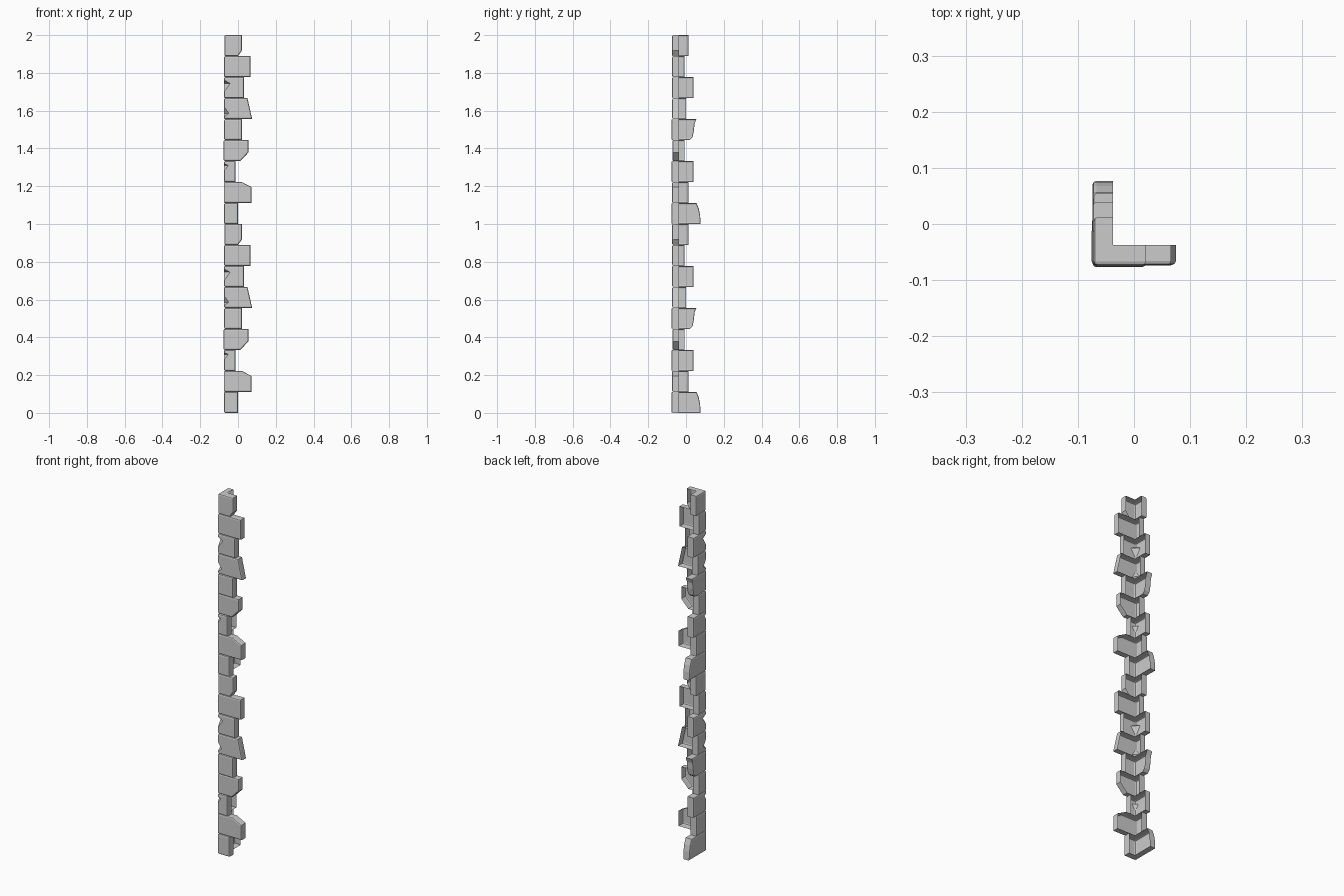
import bpy, bmesh

if "Cube" in bpy.data.objects:
    bpy.data.objects.remove(bpy.data.objects["Cube"])

PITCH = 2.0 / 18          # course height
BACK = -0.037             # open rear rim of every stone

# Each stone: outer face y, outer face x, front wing end (x, z), side wing end (y, z),
# optional corner chip (top z, bottom z, width, tip z). z is local, end runs bottom to top.
H = PITCH


def straight(d):
    return [(d, 0), (d, H)]


STONES = [
    (-.077, -.074, straight(-.001), [(.077, 0), (.075, .045), (.068, .08), (.056, H)], None),
    (-.074, -.075, [(.072, 0), (.072, .084), (.02, H)], straight(.012), None),
    (-.077, -.074, straight(-.013), straight(.039), (.097, .055, .022, .088)),
    (-.072, -.076, [(.012, 0), (.055, .045), (.055, H)], straight(-.007), None),
    (-.077, -.073, straight(.021), [(.02, 0), (.035, .015), (.042, .05), (.045, .085), (.055, H)], None),
    (-.073, -.074, [(.075, 0), (.05, H)], straight(.001), (.068, .012, .025, .03)),
    (-.074, -.074, straight(.032), straight(.039), (.096, .03, .032, .078)),
    (-.073, -.074, straight(.066), straight(-.008), None),
    (-.074, -.072, [(.0, 0), (.021, .03), (.021, H)], straight(.012), None),
]


def make_stone(index):
    fy, fx, front_end, side_end, chip = STONES[index % 9]
    z0 = index * PITCH
    bm = bmesh.new()

    def v(x, y, z):
        return bm.verts.new((x, y, z + z0))

    c0, c1 = v(fx, fy, 0), v(fx, fy, H)
    i0, i1 = v(BACK, BACK, 0), v(BACK, BACK, H)
    wings = []
    # corner chip: a small notch with two facets
    corner_pts = [[], []]
    notch_verts = set()
    if chip:
        zt, zb, w, zm = chip
        e1, e2 = v(fx, fy, zt), v(fx, fy, zb)
        f, s = v(fx + w, fy, zm), v(fx, fy + w, zm)
        bm.faces.new((e1, f, s))
        bm.faces.new((e2, s, f))
        corner_pts = [[e1, f, e2], [e1, s, e2]]
        notch_verts = {f, s}
    # front and side wings: outer face, rims and end, open behind
    for k, end in enumerate((front_end, side_end)):
        if k == 0:
            out = [v(d, fy, z) for d, z in end]
            inn = [v(d, BACK, z) for d, z in end]
        else:
            out = [v(fx, d, z) for d, z in end]
            inn = [v(BACK, d, z) for d, z in end]
        wings.append(bm.faces.new([c0] + out + [c1] + corner_pts[k]))
        o, i = [c0] + out + [c1], [i0] + inn + [i1]
        for n in range(len(o) - 1):
            bm.faces.new((o[n], i[n], i[n + 1], o[n + 1]))
    bmesh.ops.recalc_face_normals(bm, faces=bm.faces[:])
    bm.normal_update()
    if wings[0].normal.y > 0:
        bmesh.ops.reverse_faces(bm, faces=bm.faces[:])
    # soften the outline of both outer faces, keeping chips crisp
    edges = {e for w in wings for e in w.edges if not notch_verts & set(e.verts)}
    bmesh.ops.bevel(bm, geom=list(edges), offset=.007, segments=2, profile=.5,
                    affect='EDGES', clamp_overlap=True)
    mesh = bpy.data.meshes.new("corner_stone")
    bm.to_mesh(mesh)
    bm.free()
    ob = bpy.data.objects.new("corner_stone_%02d" % (index + 1), mesh)
    bpy.context.collection.objects.link(ob)


# the nine-stone pattern is stacked twice
for n in range(18):
    make_stone(n)
